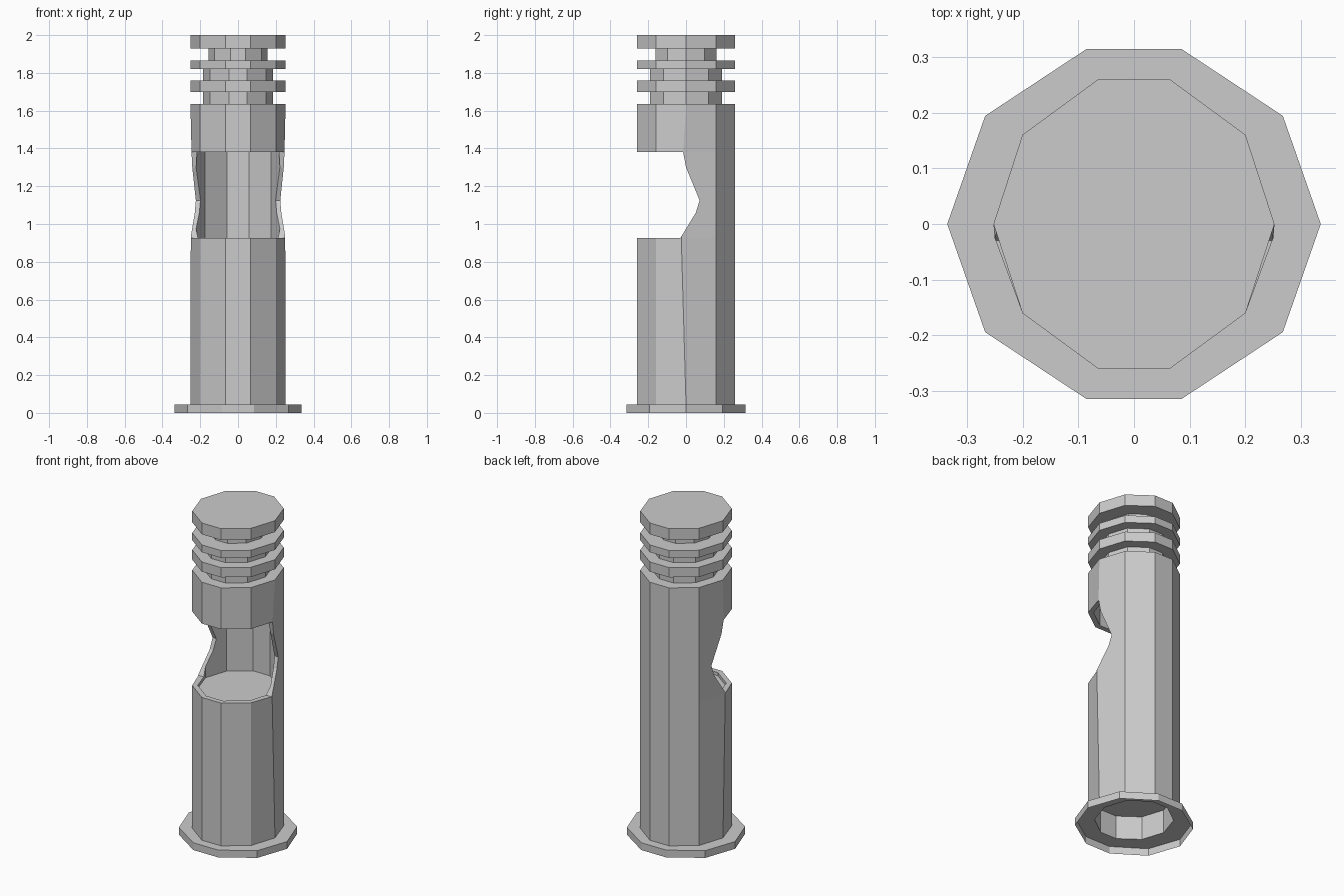
import bpy, bmesh

if "Cube" in bpy.data.objects:
    bpy.data.objects.remove(bpy.data.objects["Cube"])

# Quarter of the ten-sided outline, mirrored to a full counter-clockwise ring
def decagon(a, b, c, side_y=0.0):
    (bx, by), (cx, cy) = b, c
    return [(a, side_y), (bx, by), (cx, cy), (-cx, cy), (-bx, by),
            (-a, side_y), (-bx, -by), (-cx, -cy), (cx, -cy), (bx, -by)]

def body_ring(scale=1.0, side_x=0.252, side_y=0.0):
    ring = decagon(side_x, (0.2, 0.16), (0.065, 0.259), side_y)
    return [(x * scale, y * scale) for x, y in ring]

def make_object(name, bm):
    bmesh.ops.recalc_face_normals(bm, faces=bm.faces)
    me = bpy.data.meshes.new(name)
    bm.to_mesh(me)
    bm.free()
    ob = bpy.data.objects.new(name, me)
    bpy.context.collection.objects.link(ob)
    return ob

# Skin a stack of (z, ring) sections, optionally capped
def loft(name, sections, caps=True):
    bm = bmesh.new()
    rows = [[bm.verts.new((x, y, z)) for x, y in ring] for z, ring in sections]
    n = len(rows[0])
    for lo, hi in zip(rows, rows[1:]):
        for i in range(n):
            j = (i + 1) % n
            bm.faces.new((lo[i], lo[j], hi[j], hi[i]))
    if caps:
        bm.faces.new(rows[0][::-1])
        bm.faces.new(rows[-1])
    return make_object(name, bm)

def prism(name, z0, z1, scale):
    return loft(name, [(z0, body_ring(scale)), (z1, body_ring(scale))])

def cut(ob, cutter):
    cutter.hide_render = True
    mod = ob.modifiers.new("cut", 'BOOLEAN')
    mod.operation = 'DIFFERENCE'
    mod.solver = 'EXACT'
    mod.object = cutter
    bpy.context.view_layer.objects.active = ob
    bpy.ops.object.modifier_apply(modifier=mod.name)
    bpy.data.objects.remove(cutter)

# Main tube, its side corners drifting slightly forward near the opening
body = loft("body", [
    (0.045, body_ring()),
    (0.925, body_ring(side_x=0.25, side_y=-0.025)),
    (1.38, body_ring(side_x=0.246, side_y=-0.015)),
    (1.635, body_ring())])

# Chamber behind the opening, and the hollow foot
cut(body, prism("chamber_cutter", 0.905, 1.60, 0.88))
cut(body, prism("foot_cutter", -0.1, 0.19, 0.86))

# Front opening: side profile (y, z) run across the whole width
profile = [(-0.6, 0.925), (-0.03, 0.925), (0.052, 1.06), (0.072, 1.125),
           (0.0, 1.30), (-0.015, 1.38), (-0.6, 1.38)]
bm = bmesh.new()
left = [bm.verts.new((-0.5, y, z)) for y, z in profile]
right = [bm.verts.new((0.5, y, z)) for y, z in profile]
bm.faces.new(left)
bm.faces.new(right[::-1])
for i in range(len(profile)):
    j = (i + 1) % len(profile)
    bm.faces.new((left[i], right[i], right[j], left[j]))
cut(body, make_object("opening_cutter", bm))

# Base flange: open underneath, outer wall plus top ring
flange = decagon(0.335, (0.267, 0.194), (0.085, 0.314))
loft("base_flange", [(0.0, flange), (0.045, flange), (0.045, body_ring(0.86))], caps=False)

# Finned head: narrow necks between wide plates
for i, (z0, z1, scale) in enumerate([(1.635, 1.70, 0.74), (1.76, 1.82, 0.74), (1.865, 1.93, 0.62)]):
    prism(f"neck_{i + 1}", z0, z1, scale)
for name, z0, z1 in [("lower_fin", 1.70, 1.76), ("upper_fin", 1.82, 1.865), ("top_cap", 1.93, 2.0)]:
    prism(name, z0, z1, 1.0)
